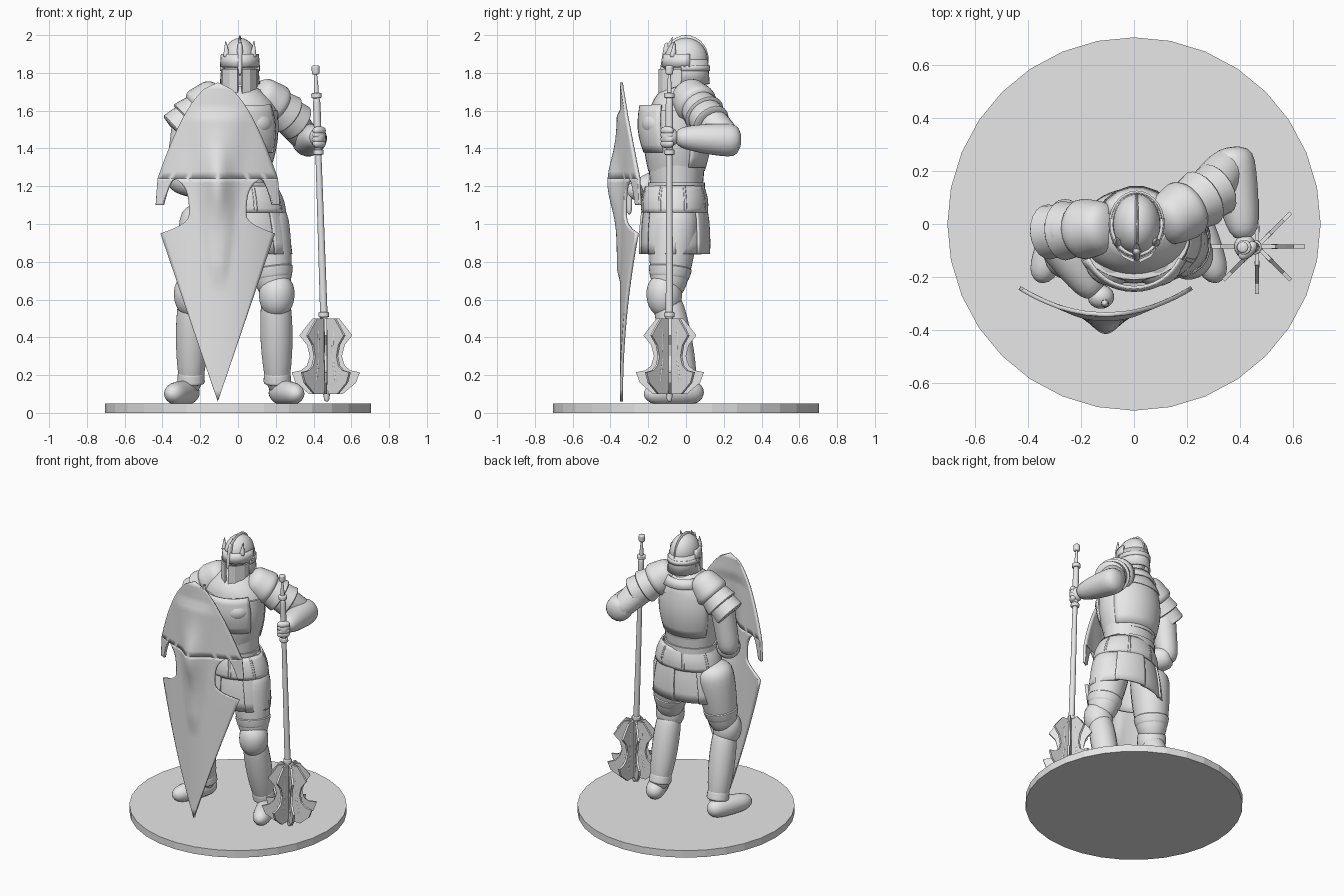
import bpy, bmesh
from math import sin, cos, pi, radians, exp, sqrt
from mathutils import Vector

if "Cube" in bpy.data.objects:
    bpy.data.objects.remove(bpy.data.objects["Cube"], do_unlink=True)

COLOUR = (0.8, 0.8, 0.8, 1)
grey = bpy.data.materials.new("plain grey")
grey.use_nodes = True
grey.diffuse_color = COLOUR
grey.node_tree.nodes["Principled BSDF"].inputs["Base Color"].default_value = COLOUR


def mix(a, b, t):
    return a + (b - a) * t


def finish(name, bm, smooth=True, thickness=0):
    """Turn a bmesh into a finished, coloured object."""
    bmesh.ops.remove_doubles(bm, verts=bm.verts, dist=0.0005)
    bmesh.ops.recalc_face_normals(bm, faces=bm.faces)
    mesh = bpy.data.meshes.new(name)
    bm.to_mesh(mesh)
    bm.free()
    ob = bpy.data.objects.new(name, mesh)
    bpy.context.scene.collection.objects.link(ob)
    mesh.materials.append(grey)
    if thickness:
        solid = ob.modifiers.new("thickness", "SOLIDIFY")
        solid.thickness, solid.offset = thickness, 0
    if smooth:
        bpy.ops.object.select_all(action="DESELECT")
        ob.select_set(True)
        bpy.context.view_layer.objects.active = ob
        bpy.ops.object.shade_smooth_by_angle(angle=radians(45))


def skin(bm, rows, closed):
    """Join rows of points with quads; closed rows also get end caps."""
    rows = [[bm.verts.new(p) for p in row] for row in rows]
    count = len(rows[0])
    for low, high in zip(rows, rows[1:]):
        for i in range(count if closed else count - 1):
            j = (i + 1) % count
            bm.faces.new((low[i], low[j], high[j], high[i]))
    if closed:
        bm.faces.new(rows[0])
        bm.faces.new(rows[-1])


def rod(name, start, end, r_start, r_end, bulge=0, blunt=8, sides=20, steps=14):
    """Tapered limb with rounded ends; a high blunt value squares the ends."""
    start, end = Vector(start), Vector(end)
    axis = (end - start).normalized()
    u = axis.orthogonal().normalized()
    v = axis.cross(u)
    rows = []
    for k in range(steps + 1):
        s = -cos(pi * k / steps)
        t = (s + 1) / 2
        r = mix(r_start, r_end, t) + bulge * sin(pi * t)
        r *= max(0.1, sqrt(1 - abs(s) ** blunt))
        angles = [2 * pi * i / sides for i in range(sides)]
        rows.append([mix(start, end, t) + r * (u * cos(a) + v * sin(a)) for a in angles])
    bm = bmesh.new()
    skin(bm, rows, True)
    finish(name, bm)


def ball(name, centre, scale):
    bm = bmesh.new()
    bmesh.ops.create_uvsphere(bm, u_segments=24, v_segments=14, radius=1)
    bmesh.ops.scale(bm, vec=scale, verts=bm.verts)
    bmesh.ops.translate(bm, vec=centre, verts=bm.verts)
    finish(name, bm)


BODY = (0, -0.05)
HEAD = (0.01, 0)


def shell(name, low, high, centre=BODY, bulge=0, first=0, sweep=360, smooth=True, sides=32):
    """Elliptical wall between two (height, half width, half depth) rings, whole or a sector."""
    full = sweep == 360
    count = sides if full else sides // 2
    angles = [radians(first + sweep * i / count) for i in range(count if full else count + 1)]
    rows = []
    steps = 6 if bulge else 1
    for k in range(steps + 1):
        t = k / steps
        z, rx, ry = [mix(a, b, t) for a, b in zip(low, high)]
        swell = bulge * sin(pi * t)
        rows.append([(centre[0] + (rx + swell) * cos(a), centre[1] + (ry + swell) * sin(a), z)
                     for a in angles])
    bm = bmesh.new()
    skin(bm, rows, full)
    finish(name, bm, smooth, 0 if full else 0.012)


# Round base
shell("base", (0, 0.705, 0.705), (0.05, 0.705, 0.705), centre=(0, 0), smooth=False)

# Legs, knee guards and boots; the right leg stands a little wider
for side, sign, shift in (("left", 1, 0), ("right", -1, -0.04)):
    def leg(part, start, end, *radii, **options):
        ends = [(sign * x + shift, y, z) for x, y, z in (start, end)]
        rod(side + part, *ends, *radii, **options)

    hip, knee, ankle = Vector((.13, -.05, 1.1)), Vector((.2, -.1, .6)), Vector((.21, .01, .1))
    leg("_thigh", hip, knee, .13, .08, bulge=.015)
    leg("_thigh_rim", mix(hip, knee, .64), mix(hip, knee, .8), .12, .1)
    leg("_shin_guard", mix(knee, ankle, -.1), ankle, .075, .055, bulge=.02)
    leg("_boot_cuff", mix(knee, ankle, .75), mix(knee, ankle, .9), .07, .075)
    leg("_knee_guard", (.21, -.12, .74), (.2, -.11, .5), .07, .06, bulge=.03, blunt=4)
    leg("_knee_wing", (.13, -.1, .63), (.28, -.1, .65), .07, .07, blunt=4)
    leg("_boot", (.2, .09, .11), (.32, -.22, .1), .06, .05, bulge=.01, blunt=6)

# Skirt of overlapping plates hung from the belt
SKIRT = (0.02, -0.06)
for i in range(8):
    lift = 0.012 * (i % 2)
    shell(f"skirt_plate_{i}", (.84, .25 + lift, .17 + lift), (1.2, .16 + lift, .13 + lift),
          centre=SKIRT, bulge=.015, first=45 * i - 3, sweep=50)
    shell(f"hip_lame_{i}", (1.06, .23, .17), (1.2, .18, .15),
          centre=SKIRT, bulge=.01, first=45 * i + 16, sweep=50)

# Body armour
shell("waist", (1.1, .16, .13), (1.32, .18, .15))
shell("belt", (1.18, .18, .15), (1.22, .18, .15))
shell("chest", (1.28, .17, .15), (1.6, .21, .16), bulge=.02)
shell("shoulders", (1.59, .21, .16), (1.73, .09, .08), centre=(0, -.03), bulge=.02)
shell("breastplate", (1.38, .2, .17), (1.63, .19, .19), bulge=.02, first=205, sweep=130)
shell("back_plate", (1.3, .18, .15), (1.64, .19, .16), bulge=.025, first=25, sweep=130)
shell("collar", (1.65, .15, .14), (1.71, .11, .11), centre=HEAD, first=200, sweep=320)
rod("neck", (.01, 0, 1.6), (.01, 0, 1.8), .08, .07)

# Helmet with crest, brow band and neck guard
ball("face", (.01, 0, 1.8), (.075, .09, .11))
ball("helmet_dome", (.01, 0, 1.87), (.09, .115, .115))
ball("helmet_crest", (.01, 0, 1.87), (.015, .12, .13))
shell("brow_band", (1.83, .1, .125), (1.9, .095, .115), centre=HEAD, first=170, sweep=200)
shell("neck_guard", (1.74, .1, .12), (1.87, .09, .11), centre=HEAD, first=-12, sweep=204)
shell("neck_guard_rim", (1.81, .1, .12), (1.84, .1, .12), centre=HEAD, first=-12, sweep=204)
rod("nose_ridge", (.01, -.13, 1.79), (.01, -.1, 1.96), .012, .015)
rod("front_spike", (.01, -.11, 1.9), (.01, -.07, 1.99), .02, .002)

# Parts that match on both sides
for side, sign in (("left", 1), ("right", -1)):
    ball(side + "_breast", (sign * .085, -.14, 1.53), (.1, .095, .08))
    rod(side + "_brow_spike", (.01 + sign * .07, -.07, 1.88), (.01 + sign * .075, -.06, 1.97), .02, .002)
    bm = bmesh.new()
    columns = ((.01, -.14, 1.69), (.05, -.12, 1.69), (.085, -.07, 1.72), (.095, .02, 1.75))
    skin(bm, [[(.01 + sign * x, y, z) for z in (low, 1.82)] for x, y, low in columns], False)
    finish(side + "_cheek_plate", bm, False, .012)


def pauldron(side, inner, outer):
    """Shoulder cap followed by overlapping lames."""
    inner, outer = Vector(inner), Vector(outer)
    rod(side + "_pauldron_cap", inner, mix(inner, outer, .6), .09, .125, blunt=5)
    for i in range(2):
        t = .5 + i / 4
        rod(f"{side}_pauldron_lame_{i}", mix(inner, outer, t), mix(inner, outer, t + .3),
            .095, .115 - .01 * i, blunt=20)


# Left arm, holding the mace
pauldron("left", (.09, -.01, 1.71), (.31, .13, 1.54))
rod("left_upper_arm", (.2, .02, 1.66), (.38, .25, 1.42), .08, .07, bulge=.01)
rod("left_forearm", (.36, .29, 1.44), (.42, -.06, 1.46), .09, .05, bulge=.01)
ball("left_hand", (.42, -.085, 1.46), (.042, .045, .05))
for i in range(4):
    z = 1.425 + i * .023
    rod(f"left_finger_{i}", (.46, -.07, z), (.4, -.13, z), .014, .014, bulge=.01)

# Right arm, behind the shield
pauldron("right", (-.08, -.01, 1.71), (-.32, -.03, 1.5))
rod("right_upper_arm", (-.25, -.02, 1.66), (-.32, -.04, 1.2), .085, .07)
rod("right_forearm", (-.33, -.01, 1.25), (-.14, -.27, 1.18), .08, .05, bulge=.01)
ball("right_hand", (-.125, -.275, 1.18), (.05, .045, .05))
rod("shield_grip", (-.11, -.3, 1.3), (-.11, -.3, 1.05), .015, .015)

# Shield: arched top, side hooks, narrow waist and long tapering blade
TIP, NOTCH, HOOK_END, WAIST, FOOT = 1.75, 1.24, 1.1, 0.95, 0.06
STEPS = 14


def shield_point(sign, offset, z):
    boss = .05 * exp(-(offset / .055) ** 2 - ((z - 1.22) / .17) ** 2)
    panel_width = max(.02, .03 + .12 * (z - .65))
    panel = .016 * exp(-(offset / panel_width) ** 4) if .7 < z < 1.6 else 0
    return (sign * offset - .107, .95 * offset ** 2 - .342 - boss - panel, z)


parts = [], [], [], []
for k in range(STEPS + 1):
    t = k / STEPS
    waist_width = .15 + .15 * max(0, 1 - 3 * t) ** 2 + .07 * t ** 6
    parts[0].append((mix(TIP, NOTCH, t), 0, .315 * t ** .55))
    parts[1].append((mix(NOTCH, HOOK_END, t), .22 + .068 * sqrt(t), .315 + .01 * t))
    parts[2].append((mix(WAIST, NOTCH, t), 0, waist_width))
    parts[3].append((mix(WAIST, FOOT, t), 0, .3 * (1 - t)))
bm = bmesh.new()
for sign in (1, -1):
    for rows in parts:
        skin(bm, [[shield_point(sign, mix(a, b, i / STEPS), z) for i in range(STEPS + 1)]
                  for z, a, b in rows], False)
finish("shield", bm, thickness=.016)

# Mace shaft with grip, pommel and rings
pommel, spike = Vector((.41, -.088, 1.84)), Vector((.47, -.088, .06))


def shaft(part, high, low, *radii):
    ends = [mix(pommel, spike, (pommel.z - z) / (pommel.z - spike.z)) for z in (high, low)]
    rod("mace_" + part, *ends, *radii, blunt=10)


shaft("shaft", 1.82, .08, .014, .022)
shaft("grip", 1.68, 1.37, .02, .02)
shaft("pommel", 1.84, 1.79, .022, .02)
shaft("spike", .12, .06, .022, .012)
for z in (1.68, 1.38, .52):
    shaft(f"ring_at_{z}", z + .015, z - .015, .028, .028)

# Eight notched flanges, each with a raised rib on either side of the notch
outline = ((0, .5), (.07, .5), (.11, .45), (.14, .41), (.1, .36), (.085, .3), (.1, .25),
           (.13, .225), (.18, .215), (.16, .16), (.09, .1), (0, .1))
for k in range(8):
    def spoke(r, z):
        return (.465 + r * cos(k * pi / 4), r * sin(k * pi / 4) - .085, z)

    bm = bmesh.new()
    bm.faces.new([bm.verts.new(spoke(r, z)) for r, z in outline])
    finish(f"mace_flange_{k}", bm, False, .014)
    rod(f"mace_upper_rib_{k}", spoke(.06, .45), spoke(.055, .3), .009, .009)
    rod(f"mace_lower_rib_{k}", spoke(.055, .3), spoke(.08, .15), .009, .009)
